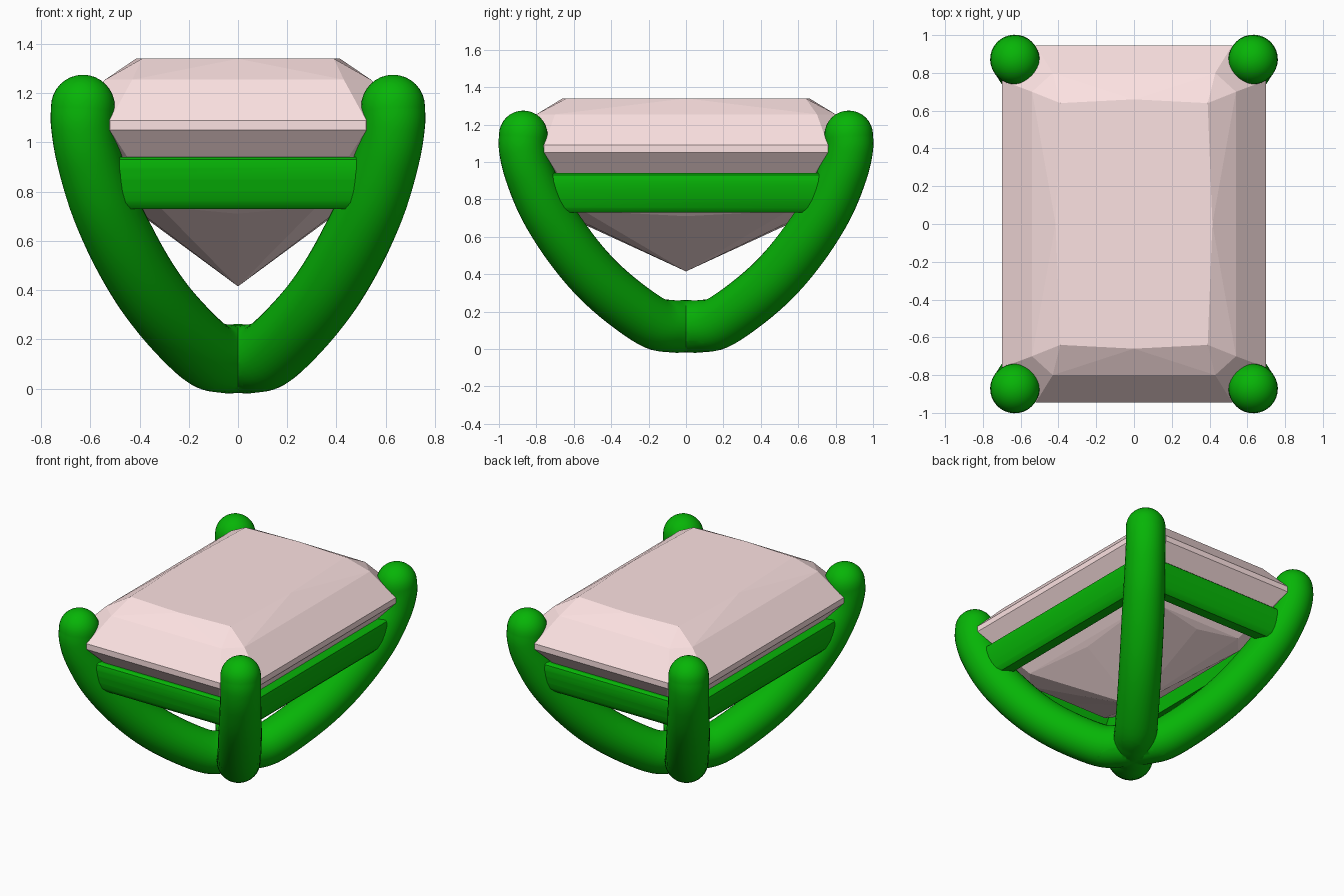
import bpy, bmesh, math
from mathutils import Vector

if "Cube" in bpy.data.objects:
    bpy.data.objects.remove(bpy.data.objects["Cube"])


def material(name, rgb):
    m = bpy.data.materials.new(name)
    m.diffuse_color = (*rgb, 1)
    m.use_nodes = True
    m.node_tree.nodes["Principled BSDF"].inputs["Base Color"].default_value = m.diffuse_color
    return m


GREEN = material("green_metal", (0.002, 0.46, 0.002))
PINK = material("pink_gem", (0.98, 0.76, 0.76))


def add_object(name, bm, mat):
    bmesh.ops.recalc_face_normals(bm, faces=bm.faces)
    me = bpy.data.meshes.new(name)
    bm.to_mesh(me)
    bm.free()
    me.materials.append(mat)
    ob = bpy.data.objects.new(name, me)
    bpy.context.collection.objects.link(ob)
    return ob


def bridge(bm, a, b):
    n = len(a)
    for i in range(n):
        bm.faces.new((a[i], a[(i + 1) % n], b[(i + 1) % n], b[i]))


def apply_boolean(target, other, op):
    bpy.context.view_layer.objects.active = target
    mod = target.modifiers.new("bool", 'BOOLEAN')
    mod.object, mod.operation, mod.solver = other, op, 'EXACT'
    bpy.ops.object.modifier_apply(modifier=mod.name)
    bpy.data.objects.remove(other)


# Prong arch: two opposite prongs as one round tube in a diagonal plane, domed tips
HALF = [(0.09, 0.122), (0.22, 0.15), (0.47, 0.312), (0.67, 0.497), (0.86, 0.74),
        (0.965, 0.945), (1.0, 1.07), (1.0, 1.145)]
PATH = [(-r, z) for r, z in reversed(HALF)] + [(0, 0.122)] + HALF
RADIUS, SIDES = 0.13, 32


def smooth_path(pts, steps=6):
    p = [Vector(q) for q in pts]
    p = [2 * p[0] - p[1]] + p + [2 * p[-1] - p[-2]]
    out = []
    for i in range(1, len(p) - 2):
        a, b, c, d = p[i - 1:i + 3]
        for k in range(steps):
            t = k / steps
            out.append(0.5 * (2 * b + (c - a) * t + (2 * a - 5 * b + 4 * c - d) * t * t
                              + (3 * b - a - 3 * c + d) * t ** 3))
    return out + [p[-2]]


def prong_arch(name, sy):
    pts = [Vector((0.63 * q.x, sy * 0.87 * q.x, q.y)) for q in smooth_path(PATH)]
    side = Vector((-sy * 0.87, 0.63, 0)).normalized()
    bm = bmesh.new()
    z = Vector((0, 0, 1))

    def ring(c, tangent, r):
        up = side.cross(tangent).normalized()
        return [bm.verts.new(c + r * (math.cos(a) * side + math.sin(a) * up))
                for a in (2 * math.pi * i / SIDES for i in range(SIDES))]

    def dome(k):
        a = math.pi / 2 * k / 8
        return z * RADIUS * math.sin(a), RADIUS * math.cos(a)

    rings = []
    for k in range(7, 0, -1):
        h, r = dome(k)
        rings.append(ring(pts[0] + h, -z, r))
    for i, c in enumerate(pts):
        t = pts[min(i + 1, len(pts) - 1)] - pts[max(i - 1, 0)]
        t = -z if i == 0 else z if i == len(pts) - 1 else t
        rings.append(ring(c, t, RADIUS + 0.01 * min(max((1.0 - c.z) / 0.4, 0), 1)))
    for k in range(1, 8):
        h, r = dome(k)
        rings.append(ring(pts[-1] + h, z, r))
    for a, b in zip(rings, rings[1:]):
        bridge(bm, a, b)
    for end, base in ((rings[0], pts[0]), (rings[-1], pts[-1])):
        tip = bm.verts.new(base + z * RADIUS)
        for i in range(SIDES):
            bm.faces.new((end[i], end[(i + 1) % SIDES], tip))
    return add_object(name, bm, GREEN)


# Rail: frame with a softly rounded outer face joining the prongs
def rail():
    bm = bmesh.new()
    section = ((0.610, 0.73), (0.635, 0.755), (0.652, 0.80), (0.662, 0.85), (0.667, 0.90),
               (0.662, 0.93), (0.650, 0.94), (0.55, 0.94), (0.54, 0.73))
    loops = [[bm.verts.new((sx * x, sy * (x + 0.223), z))
              for sx, sy in ((-1, -1), (1, -1), (1, 1), (-1, 1))] for x, z in section]
    for i in range(len(loops)):
        bridge(bm, loops[i], loops[(i + 1) % len(loops)])
    return add_object("rail", bm, GREEN)


setting = prong_arch("prong_setting", 1)
apply_boolean(setting, prong_arch("arch", -1), 'UNION')
apply_boolean(setting, rail(), 'UNION')

# Concave seat cut underneath by a cylinder along x
bpy.ops.mesh.primitive_cylinder_add(vertices=128, radius=0.4, depth=3,
                                    location=(0, 0, -0.356), rotation=(0, math.pi / 2, 0))
cutter = bpy.context.object
cutter.hide_render = True
apply_boolean(setting, cutter, 'DIFFERENCE')
bpy.ops.object.select_all(action='DESELECT')
setting.select_set(True)
bpy.context.view_layer.objects.active = setting
bpy.ops.object.shade_smooth_by_angle(angle=math.radians(40))

# Gem: cut-corner rectangle with faceted crown and pointed underside
bm = bmesh.new()


def octagon(a, b, cx, cy, z):
    p, q = a - cx, b - cy
    return [bm.verts.new((x, y, z)) for x, y in (
        (p, -b), (a, -q), (a, q), (p, b), (-p, b), (-a, q), (-a, -q), (-p, -b))]


def midpoints(a, b, z):
    return [bm.verts.new((x, y, z)) for x, y in ((a, 0), (0, b), (-a, 0), (0, -b))]


lower = octagon(0.43, 0.68, 0.11, 0.13, 0.74)
girdle_low = octagon(0.70, 0.945, 0.18, 0.185, 1.05)
girdle_top = octagon(0.70, 0.945, 0.18, 0.185, 1.09)
crown = octagon(0.54, 0.80, 0.11, 0.10, 1.255)
for a, b in ((lower, girdle_low), (girdle_low, girdle_top), (girdle_top, crown)):
    bridge(bm, a, b)
culet = bm.verts.new((0, 0, 0.415))
low_mid = midpoints(0.40, 0.64, 0.71)
corner = [bm.verts.new((x, y, 1.34)) for x, y in
          ((0.39, -0.64), (0.39, 0.64), (-0.39, 0.64), (-0.39, -0.64))]
mid = midpoints(0.415, 0.66, 1.34)
for k in range(4):
    i, j, n = 2 * k, 2 * k + 1, (2 * k + 2) % 8
    # underside facets
    bm.faces.new((lower[i], culet, lower[j]))
    bm.faces.new((lower[j], low_mid[k], lower[n]))
    bm.faces.new((lower[j], culet, low_mid[k]))
    bm.faces.new((low_mid[k], culet, lower[n]))
    # crown facets
    bm.faces.new((crown[i], crown[j], corner[k]))
    bm.faces.new((crown[j], crown[n], mid[k]))
    bm.faces.new((crown[j], mid[k], corner[k]))
    bm.faces.new((crown[n], corner[(k + 1) % 4], mid[k]))
bm.faces.new([v for pair in zip(corner, mid) for v in pair])
add_object("gem", bm, PINK)
